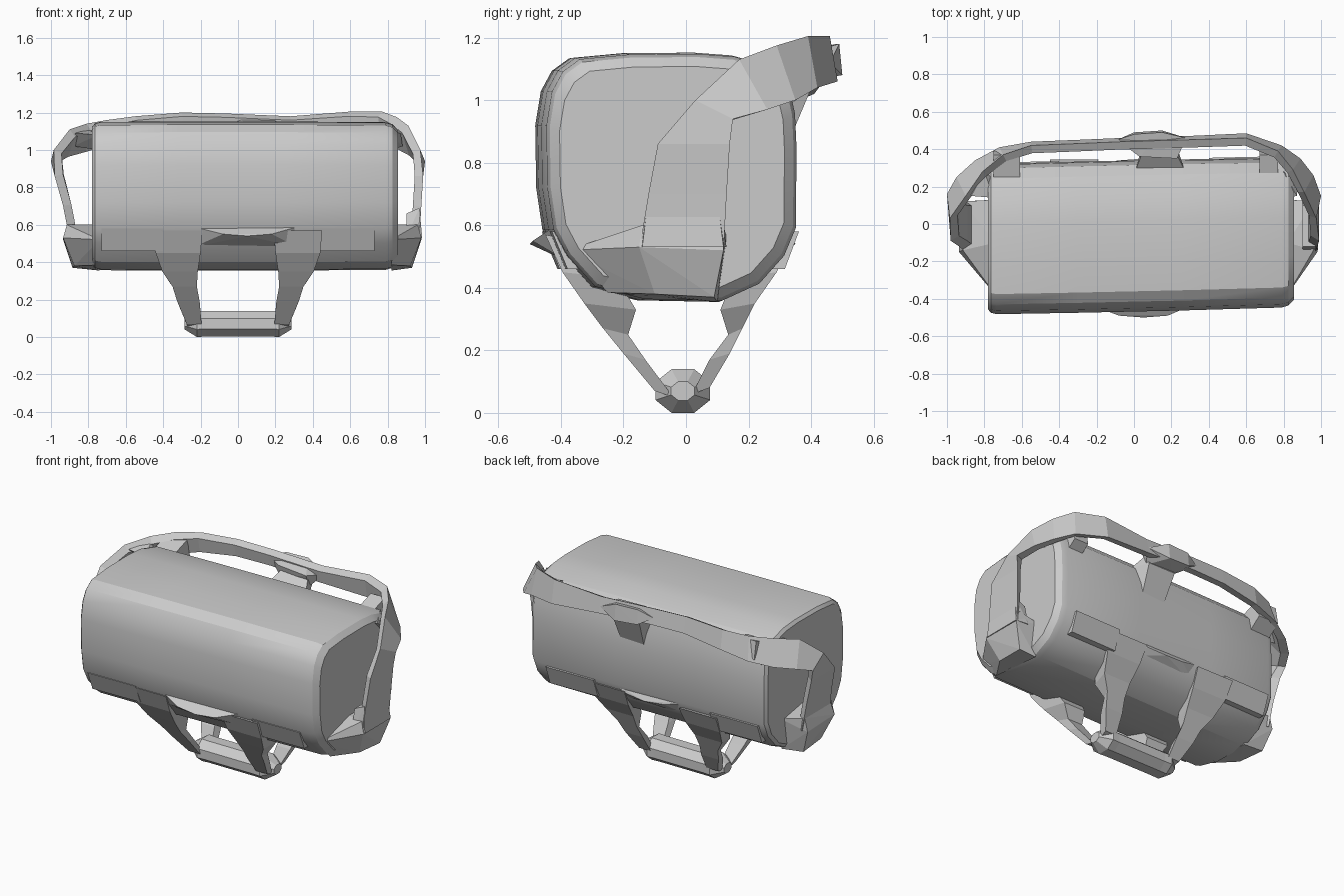
import bpy, bmesh, math
from mathutils import Vector


def finish(name, bm):
    bmesh.ops.recalc_face_normals(bm, faces=bm.faces)
    me = bpy.data.meshes.new(name)
    bm.to_mesh(me)
    bm.free()
    ob = bpy.data.objects.new(name, me)
    bpy.context.collection.objects.link(ob)
    return ob


def loft(name, rings):
    bm = bmesh.new()
    vs = [[bm.verts.new(p) for p in r] for r in rings]
    n = len(rings[0])
    for a, b in zip(vs, vs[1:]):
        for i in range(n):
            j = (i + 1) % n
            bm.faces.new((a[i], a[j], b[j], b[i]))
    bm.faces.new(vs[0])
    bm.faces.new(vs[-1])
    return finish(name, bm)


def hull(name, pts):
    bm = bmesh.new()
    for p in pts:
        bm.verts.new(p)
    res = bmesh.ops.convex_hull(bm, input=bm.verts)
    loose = {g for g in res["geom_interior"] if isinstance(g, bmesh.types.BMVert)}
    bmesh.ops.delete(bm, geom=list(loose), context='VERTS')
    return finish(name, bm)


def ribbon(name, pairs, thick):
    # closed strap: edge pairs thickened toward the middle of the bag
    rings = []
    for i, (a, b) in enumerate(pairs):
        a, b = Vector(a), Vector(b)
        p = pairs[max(i - 1, 0)]
        q = pairs[min(i + 1, len(pairs) - 1)]
        along = (Vector(q[0]) + Vector(q[1])) - (Vector(p[0]) + Vector(p[1]))
        n = along.cross(b - a).normalized()
        if n.dot(Vector((0, 0, 0.75)) - (a + b) / 2) < 0:
            n = -n
        d = (b - a) * 0.12
        rings.append([a, b, b - d + n * thick, a + d + n * thick])
    return loft(name, rings)


# Main body: rounded cross-section in y,z
profile = [(-0.445, 0.585), (-0.465, 0.72), (-0.468, 0.92), (-0.45, 1.03), (-0.415, 1.095), (-0.36, 1.135),
           (-0.2, 1.15), (0.02, 1.152), (0.14, 1.143), (0.26, 1.11), (0.315, 1.05), (0.335, 0.96),
           (0.34, 0.85), (0.338, 0.59), (0.30, 0.50), (0.22, 0.41), (0.10, 0.355),
           (-0.15, 0.36), (-0.31, 0.40), (-0.40, 0.50)]


def ring(x, s):
    return [(x, -0.06 + (y + 0.06) * s + 0.022 * x, 0.75 + (z - 0.75) * s) for y, z in profile]


body = loft("bag_body", [ring(-0.78, 0.93), ring(-0.765, 0.975), ring(-0.735, 0.995), ring(-0.3, 1.0),
                         ring(0.25, 1.0), ring(0.79, 0.99), ring(0.825, 0.965), ring(0.855, 0.89)])
bpy.context.view_layer.objects.active = body
body.select_set(True)
bpy.ops.object.shade_smooth_by_angle(angle=math.radians(25))

# Shoulder strap around the ends and back
ribbon("shoulder_strap", [
    ((-0.90, -0.15, 0.52), (-0.90, 0.13, 0.52)),
    ((-0.935, -0.12, 0.70), (-0.935, 0.13, 0.70)),
    ((-0.98, -0.09, 0.86), (-0.975, 0.14, 0.86)),
    ((-0.985, 0.03, 1.0), (-1.0, 0.16, 0.94)),
    ((-0.90, 0.15, 1.11), (-0.95, 0.25, 0.97)),
    ((-0.81, 0.28, 1.14), (-0.85, 0.34, 0.99)),
    ((-0.70, 0.37, 1.16), (-0.72, 0.41, 1.02)),
    ((-0.55, 0.42, 1.18), (-0.55, 0.44, 1.06)),
    ((-0.3, 0.43, 1.20), (-0.3, 0.45, 1.10)),
    ((-0.07, 0.44, 1.195), (-0.07, 0.46, 1.10)),
    ((0.28, 0.45, 1.18), (0.28, 0.47, 1.08)),
    ((0.6, 0.46, 1.205), (0.6, 0.485, 1.06)),
    ((0.77, 0.39, 1.205), (0.79, 0.42, 1.04)),
    ((0.85, 0.29, 1.175), (0.89, 0.35, 1.0)),
    ((0.91, 0.17, 1.13), (0.96, 0.26, 0.97)),
    ((0.975, 0.03, 1.0), (1.0, 0.15, 0.94)),
    ((0.99, -0.09, 0.86), (0.99, 0.14, 0.86)),
    ((0.98, -0.12, 0.70), (0.98, 0.13, 0.70)),
    ((0.97, -0.15, 0.52), (0.97, 0.12, 0.52))], 0.045)

# Padded strap centre and its gusset to the bag
hull("strap_pad", [(-0.09, 0.45, 1.14), (0.0, 0.48, 1.18), (0.15, 0.49, 1.18), (0.28, 0.46, 1.12),
                   (0.0, 0.49, 1.09), (0.15, 0.5, 1.08), (0.03, 0.36, 1.15), (0.23, 0.35, 1.14),
                   (0.03, 0.38, 1.07), (0.23, 0.38, 1.06)])
hull("pad_gusset", [(x, y, z) for x0, x1, y, z in ((0.01, 0.27, 0.29, 1.06), (0.06, 0.22, 0.33, 0.87),
                                                   (0.04, 0.23, 0.41, 1.06), (0.04, 0.23, 0.37, 1.12))
                    for x in (x0, x1)])

# Tabs joining the strap to the bag near each end
for side, x0, x1 in (("left", -0.75, -0.61), ("right", 0.67, 0.77)):
    hull(side + "_strap_tab", [(x, y, z) for x in (x0, x1)
                               for y, z in ((0.25, 1.10), (0.30, 0.96), (0.37, 1.14), (0.39, 1.03))])

# Upper webs from the strap to the corners of the end caps
for side, s, xe in (("left", -1, 0.75), ("right", 1, 0.82)):
    hull(side + "_strap_web", [(s * xe, 0.14, 1.08), (s * xe, 0.23, 1.0), (s * xe, 0.24, 1.06),
                               (s * 0.87, 0.15, 1.09), (s * 0.88, 0.22, 1.02), (s * 0.8, 0.28, 1.11)])

# Low end lugs where the strap is anchored
for side, s, xb, xt in (("left", -1, 0.74, 0.935), ("right", 1, 0.82, 0.98)):
    hull(side + "_end_lug", [(s * xb, -0.38, 0.52), (s * xb, -0.25, 0.385), (s * xb, -0.1, 0.6),
                             (s * xb, 0.13, 0.56), (s * xb, 0.10, 0.355), (s * (xt - 0.05), 0.09, 0.37),
                             (s * (xt - 0.06), -0.1, 0.38), (s * xt, -0.15, 0.53), (s * xt, 0.12, 0.52),
                             (s * (xt - 0.04), 0.10, 0.43), (s * (xt - 0.02), -0.14, 0.6),
                             (s * (xt - 0.02), 0.12, 0.6)])

# Raised anchor pad at the right end of the strap
hull("right_anchor_pad", [(x, y, z) for x, w, z in ((0.985, 0.12, 0.53), (0.97, 0.1, 0.69),
                                                    (0.9, 0.13, 0.53), (0.9, 0.1, 0.66))
                          for y in (-w - 0.02, w)])

# Lips bulging over the handle opening, front and back
for side, s, y0, y1 in (("front", -1, 0.43, 0.5), ("back", 1, 0.32, 0.35)):
    hull(side + "_lip", [(-0.24, s * y0, 0.59), (0.32, s * y0, 0.59), (-0.08, s * (y1 - 0.01), 0.55),
                         (0.05, s * y1, 0.54), (0.18, s * (y1 - 0.01), 0.55),
                         (-0.24, s * (y0 - 0.06), 0.48), (0.32, s * (y0 - 0.06), 0.48)])

# Handle bands: stations are half width, centre x, outer y, inner y, z
stations = {"front": [(0.13, 0.32, -0.45, -0.36, 0.57), (0.12, 0.32, -0.395, -0.22, 0.45),
                      (0.095, 0.31, -0.325, -0.16, 0.35), (0.065, 0.285, -0.265, -0.185, 0.27),
                      (0.06, 0.265, -0.20, -0.13, 0.19), (0.04, 0.235, -0.10, -0.04, 0.07)],
            "back": [(0.13, 0.32, 0.345, 0.26, 0.56), (0.12, 0.32, 0.29, 0.15, 0.45),
                     (0.095, 0.31, 0.22, 0.11, 0.35), (0.065, 0.285, 0.18, 0.135, 0.27),
                     (0.06, 0.265, 0.14, 0.075, 0.19), (0.04, 0.235, 0.075, 0.02, 0.08)]}
for side, st in stations.items():
    for lr, s in (("left", -1), ("right", 1)):
        loft(f"{side}_{lr}_handle_band",
             [[(s * (c - w), yo, z), (s * (c + w), yo, z), (s * (c + w * 0.8), yi, z - 0.02),
               (s * (c - w * 0.8), yi, z - 0.02)] for w, c, yo, yi, z in st])
        # Flat webbing along the lower side of the bag
        d = -1 if side == "front" else 1
        ya, yb = (0.435, 0.38) if d < 0 else (0.335, 0.285)
        hull(f"{side}_{lr}_side_webbing", [(s * x, d * (y - t) + s * x * 0.022, z)
                                           for x in (0.4, 0.73) for t in (0, 0.05)
                                           for y, z in ((ya + 0.01, 0.58), (yb + 0.015, 0.46))])

# Handle grip: tapered eight-sided bar
grip = []
for x, r in ((-0.285, 0.03), (-0.22, 0.07), (-0.17, 0.068), (0.17, 0.068), (0.22, 0.07), (0.285, 0.03)):
    grip.append([(x, -0.01 + 1.35 * r * math.cos(a), 0.07 + r * 1.08 * math.sin(a))
                 for a in (math.pi / 8 + i * math.pi / 4 for i in range(8))])
loft("handle_grip", grip)
